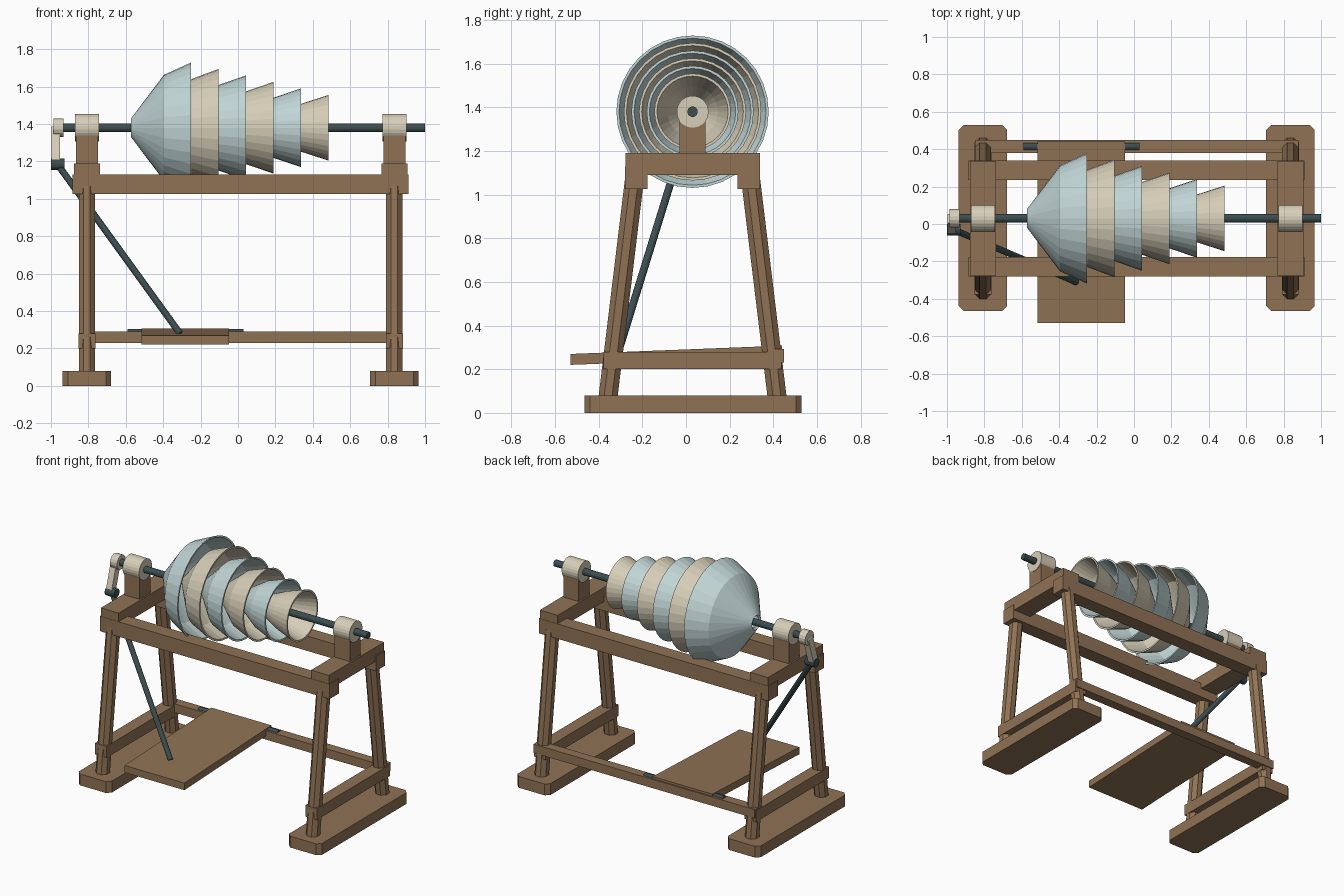
import bpy, bmesh, math
from mathutils import Vector, Matrix

cube = bpy.data.objects.get("Cube")
if cube:
    bpy.data.objects.remove(cube, do_unlink=True)


def material(name, rgb):
    m = bpy.data.materials.new(name)
    m.use_nodes = True
    m.diffuse_color = (*rgb, 1)
    m.node_tree.nodes["Principled BSDF"].inputs["Base Color"].default_value = (*rgb, 1)
    return m


WOOD = material("brown wood", (0.28, 0.17, 0.09))
BLUE = material("pale blue glass", (0.54, 0.67, 0.67))
CREAM = material("cream", (0.68, 0.62, 0.48))
IRON = material("dark iron", (0.045, 0.075, 0.08))

MID_X, MID_Y, AXIS_Z = 0.014, 0.03, 1.38


def finish(name, bm, mat):
    bmesh.ops.recalc_face_normals(bm, faces=bm.faces)
    mesh = bpy.data.meshes.new(name)
    bm.to_mesh(mesh)
    bm.free()
    mesh.materials.append(mat)
    ob = bpy.data.objects.new(name, mesh)
    bpy.context.collection.objects.link(ob)
    return ob


def box(name, x, y, z, mat, chamfer=0):
    """Box from (min, max) pairs, optionally with chamfered upright edges."""
    bm = bmesh.new()
    bmesh.ops.create_cube(bm, size=1)
    for v in bm.verts:
        v.co = [(a + b) / 2 + c * (b - a) for (a, b), c in zip((x, y, z), v.co)]
    if chamfer:
        upright = [e for e in bm.edges
                   if abs(e.verts[0].co.z - e.verts[1].co.z) > 0.01]
        bmesh.ops.bevel(bm, geom=upright, offset=chamfer, segments=1, affect='EDGES')
    return finish(name, bm, mat)


def bar(name, a, b, radius, mat, sides=16):
    """Round or polygonal bar between two points."""
    a, b = Vector(a), Vector(b)
    d = b - a
    turn = d.to_track_quat('Z', 'Y').to_matrix().to_4x4()
    spin = Matrix.Rotation(math.pi / sides, 4, 'Z')
    bm = bmesh.new()
    bmesh.ops.create_cone(bm, cap_ends=True, segments=sides, radius1=radius,
                          radius2=radius, depth=d.length,
                          matrix=Matrix.Translation((a + b) / 2) @ turn @ spin)
    return finish(name, bm, mat)


def cup(name, rim_x, shoulder_r, rim_r, mat, sides=32, wall=0.012):
    """Open bowl turned around the spindle, with wall thickness."""
    outer = [(rim_x - 0.322, 0.05), (rim_x - 0.146, shoulder_r), (rim_x, rim_r)]
    inner = [(x + (wall if i == 0 else 0), r - wall)
             for i, (x, r) in enumerate(outer)]
    profile = outer + inner[::-1]
    bm = bmesh.new()
    verts = [bm.verts.new((x, MID_Y, AXIS_Z + r)) for x, r in profile]
    loop = [bm.edges.new((verts[i], verts[(i + 1) % len(verts)]))
            for i in range(len(verts))]
    bmesh.ops.spin(bm, geom=verts + loop, cent=(0, MID_Y, AXIS_Z), axis=(1, 0, 0),
                   angle=math.tau, steps=sides, use_merge=True)
    bmesh.ops.remove_doubles(bm, verts=bm.verts, dist=0.0001)
    return finish(name, bm, mat)


# End frames: foot, two splayed legs, low rail, top beam, post and bearing
for side, s in (("right", -1), ("left", 1)):
    cx = MID_X + s * 0.822

    def span(half):
        return (cx - half, cx + half)

    box(side + "_foot", span(0.129), (-0.466, 0.53), (0, 0.08), WOOD, 0.027)
    for end, t in (("front", -1), ("back", 1)):
        bar(f"{side}_{end}_leg", (cx, MID_Y + t * 0.39, 0.05),
            (cx, MID_Y + t * 0.265, 1.08), 0.047, WOOD, 8)
    box(side + "_low_rail", span(0.045), (-0.378, 0.438), (0.2, 0.28), WOOD)
    box(side + "_top_beam", span(0.07), (MID_Y - 0.308, MID_Y + 0.308),
        (1.09, 1.19), WOOD)
    box(side + "_post", span(0.059), (MID_Y - 0.06, MID_Y + 0.06), (1.18, 1.36), WOOD)
    bar(side + "_bearing", (cx - 0.064, MID_Y, AXIS_Z), (cx + 0.064, MID_Y, AXIS_Z),
        0.073, CREAM, 24)

# Long rails joining the end frames
for end, t in (("front", -1), ("back", 1)):
    cy = MID_Y + t * 0.258
    box(end + "_top_rail", (MID_X - 0.898, MID_X + 0.898), (cy - 0.052, cy + 0.052),
        (1.025, 1.13), WOOD)
box("back_stretcher", (MID_X - 0.865, MID_X + 0.865), (0.38, 0.448), (0.23, 0.292), WOOD)

# Spindle and nested cups
bar("spindle", (-0.97, MID_Y, AXIS_Z), (1.0, MID_Y, AXIS_Z), 0.024, IRON, 12)
cup_sizes = [(0.283, 0.349), (0.26, 0.315), (0.229, 0.28),
             (0.195, 0.245), (0.161, 0.21), (0.128, 0.175)]
for i, (shoulder, rim) in enumerate(cup_sizes):
    cup(f"cup_{i + 1}", -0.25 + i * 0.1466, shoulder, rim, (BLUE, CREAM)[i % 2])

# Crank and connecting rod
pin_y, pin_z = -0.03, 1.185
bar("crank_hub", (-0.987, MID_Y, AXIS_Z), (-0.933, MID_Y, AXIS_Z), 0.05, CREAM)
arm = box("crank_arm", (-0.997, -0.953), (-0.025, 0.025), (-0.205, 0), CREAM)
arm.location = (0, MID_Y, AXIS_Z)
arm.rotation_euler.x = math.atan2(pin_y - MID_Y, AXIS_Z - pin_z)
bar("crank_pin", (-1.0, pin_y, pin_z), (-0.927, pin_y, pin_z), 0.031, IRON)
bar("connecting_rod", (-0.965, pin_y, pin_z), (-0.31, -0.31, 0.28), 0.018, IRON, 12)

# Foot pedal, tilted up toward its hinge at the back
pedal = box("pedal", (-0.515, -0.048), (-0.53, 0.44), (0.22, 0.27), WOOD)
for v in pedal.data.vertices:
    v.co.z += 0.038 * (v.co.y + 0.53) / 0.97
bar("pedal_hinge", (-0.59, 0.414, 0.284), (0.03, 0.414, 0.284), 0.021, IRON, 12)
